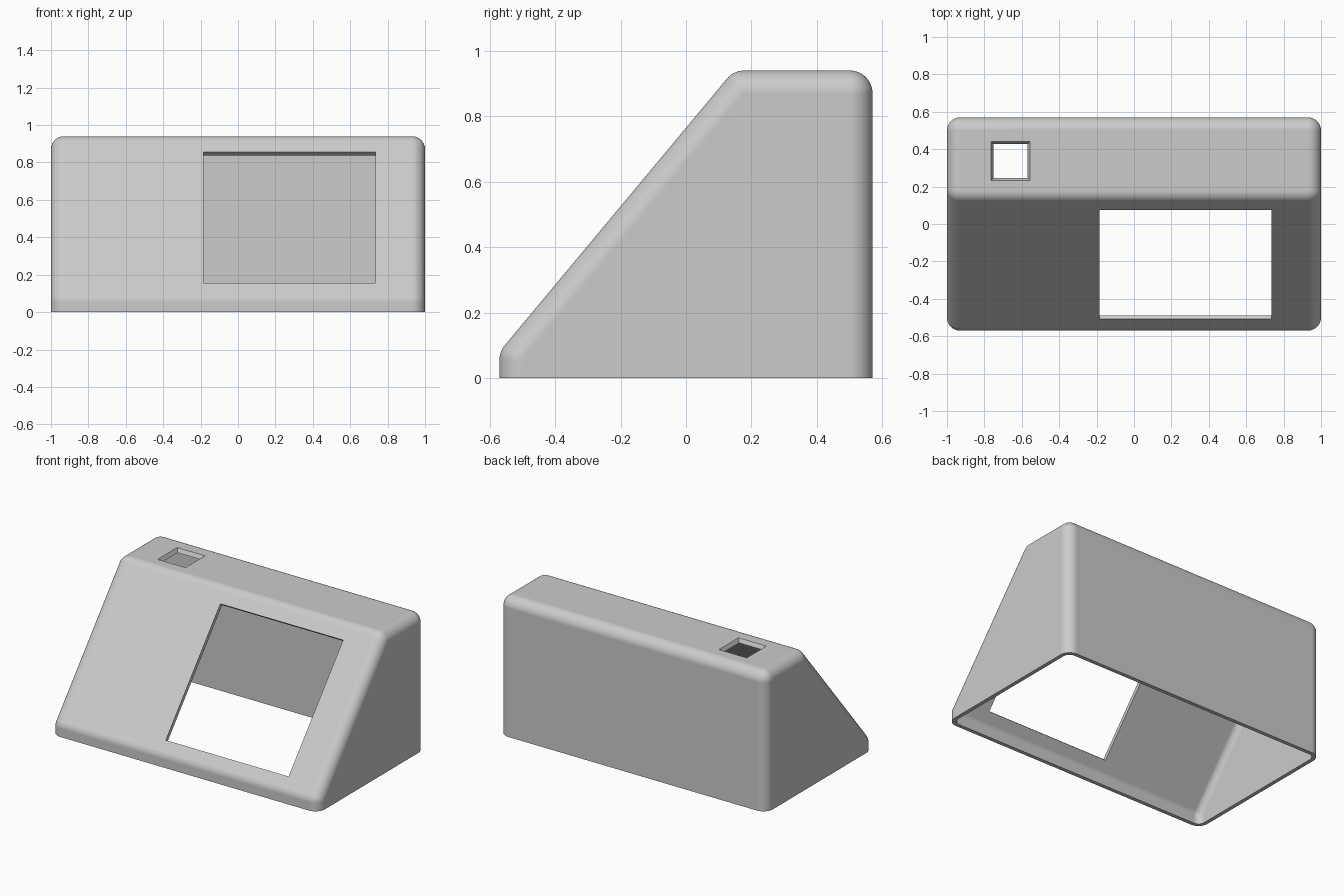
import bpy, bmesh, math
from mathutils import Matrix, Vector

if "Cube" in bpy.data.objects:
    bpy.data.objects.remove(bpy.data.objects["Cube"], do_unlink=True)

# Overall measures
HALF_W, HALF_D, HEIGHT = 1.0, 0.57, 0.94
RADIUS, WALL = 0.07, 0.026
SLOPE, SLOPE_Z = 1.2, 0.765          # slanted front: z = SLOPE_Z + SLOPE * y
TILT = math.atan(SLOPE)

grey = bpy.data.materials.new("light grey plastic")
grey.use_nodes = True
colour = (0.6, 0.6, 0.6, 1)
grey.diffuse_color = colour
grey.node_tree.nodes["Principled BSDF"].inputs["Base Color"].default_value = colour


def make_object(name, bm):
    bmesh.ops.recalc_face_normals(bm, faces=bm.faces[:])
    mesh = bpy.data.meshes.new(name)
    bm.to_mesh(mesh)
    bm.free()
    mesh.materials.append(grey)
    ob = bpy.data.objects.new(name, mesh)
    bpy.context.collection.objects.link(ob)
    return ob


def rounded_wedge(name, radius, floor=None):
    """Hull around balls at the corners of the wedge, cut level at the floor."""
    drop = SLOPE_Z - RADIUS * math.hypot(1, SLOPE)
    front, back, top = -HALF_D + RADIUS, HALF_D - RADIUS, HEIGHT - RADIUS
    profile = [(front, -0.3), (front, drop + SLOPE * front),
               ((top - drop) / SLOPE, top), (back, top), (back, -0.3)]
    ball = bmesh.new()
    bmesh.ops.create_uvsphere(ball, u_segments=48, v_segments=36, radius=radius)
    bm = bmesh.new()
    for x in (RADIUS - HALF_W, HALF_W - RADIUS):
        for y, z in profile:
            for v in ball.verts:
                bm.verts.new(v.co + Vector((x, y, z)))
    ball.free()
    bmesh.ops.convex_hull(bm, input=bm.verts[:])
    bmesh.ops.delete(bm, geom=[v for v in bm.verts if not v.link_faces], context='VERTS')
    bmesh.ops.dissolve_limit(bm, angle_limit=0.01, verts=bm.verts[:], edges=bm.edges[:])
    if floor is not None:
        bmesh.ops.bisect_plane(bm, geom=bm.verts[:] + bm.edges[:] + bm.faces[:],
                               plane_co=(0, 0, floor), plane_no=(0, 0, 1), clear_inner=True)
        bmesh.ops.holes_fill(bm, edges=[e for e in bm.edges if e.is_boundary], sides=0)
    return make_object(name, bm)


def block(name, centre, size, tilt=0.0, flare=1.0):
    """Box whose upper end may flare outwards."""
    bm = bmesh.new()
    bmesh.ops.create_cube(bm, size=1)
    for v in bm.verts:
        if v.co.z > 0:
            v.co.x *= flare
            v.co.y *= flare
        v.co = Vector(a * b for a, b in zip(v.co, size))
    bm.transform(Matrix.Translation(centre) @ Matrix.Rotation(tilt, 4, 'X'))
    return make_object(name, bm)


# Outer case, and the pieces taken out of it
case = rounded_wedge("case_shell", RADIUS, floor=0.0)
cutters = [
    rounded_wedge("hollow_cutter", RADIUS - WALL),
    block("window_cutter", (0.275, -0.217, 0.505), (0.92, 0.911, 0.2), tilt=TILT),
    block("button_hole_cutter", (-0.66, 0.337, 0.928), (0.18, 0.18, 0.032), flare=1.18),
]

bpy.ops.object.select_all(action='DESELECT')
bpy.context.view_layer.objects.active = case
case.select_set(True)
for cutter in cutters:
    mod = case.modifiers.new(cutter.name, 'BOOLEAN')
    mod.operation, mod.solver, mod.object = 'DIFFERENCE', 'EXACT', cutter
    bpy.ops.object.modifier_apply(modifier=mod.name)
    bpy.data.objects.remove(cutter, do_unlink=True)

# Soft rounded corners with crisp openings and flat panels
bpy.ops.object.shade_smooth_by_angle(angle=math.radians(30))
normals = case.modifiers.new("flat_panels", 'WEIGHTED_NORMAL')
normals.keep_sharp = True
